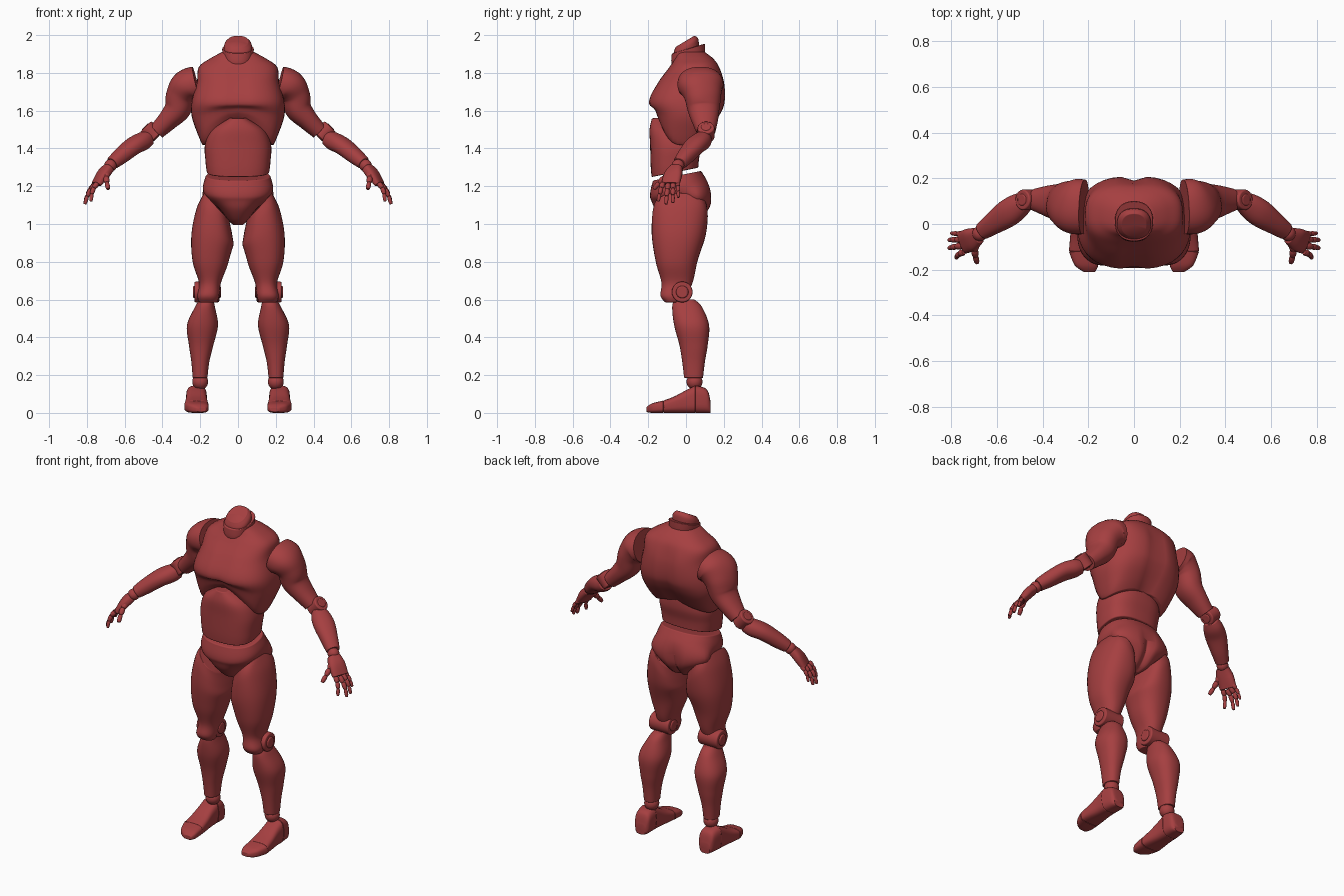
import bpy
import bmesh
from math import sin, cos, pi, exp, radians
from mathutils import Vector, Matrix

if "Cube" in bpy.data.objects:
    bpy.data.objects.remove(bpy.data.objects["Cube"])

RED = (0.38, 0.05, 0.052, 1)
paint = bpy.data.materials.new("brick red")
paint.use_nodes = True
paint.diffuse_color = RED
paint.node_tree.nodes["Principled BSDF"].inputs["Base Color"].default_value = RED

SIDES, STEPS = 40, 6
UP = Vector((0, 0, 1))


def finish(name, bm, mirror, bevel=0.006):
    """Turn a bmesh into a smooth, red, optionally mirrored object."""
    bmesh.ops.recalc_face_normals(bm, faces=bm.faces)
    mesh = bpy.data.meshes.new(name)
    bm.to_mesh(mesh)
    bm.free()
    mesh.materials.append(paint)
    for face in mesh.polygons:
        face.use_smooth = True
    mesh.set_sharp_from_angle(angle=radians(45))
    obj = bpy.data.objects.new(name, mesh)
    bpy.context.scene.collection.objects.link(obj)
    if bevel:
        mod = obj.modifiers.new("Soft edges", 'BEVEL')
        mod.width, mod.segments = bevel, 2
        mod.limit_method, mod.angle_limit = 'ANGLE', radians(45)
        mod.harden_normals = True
    if mirror:
        obj.modifiers.new("Mirror", 'MIRROR')
    return obj


def spline(rows):
    """Smoothly resample a list of sections (Catmull-Rom)."""
    rows = [Vector(r) for r in rows]
    out = []
    for i in range(len(rows) - 1):
        a, b = rows[i], rows[i + 1]
        before = rows[i - 1] if i else a
        after = rows[i + 2] if i + 2 < len(rows) else b
        ta, tb = (b - before) / 2, (after - a) / 2
        for k in range(STEPS):
            t = k / STEPS
            s = t * t * (3 - 2 * t)
            out.append(a * (1 - s) + b * s + ta * (t * (1 - t) ** 2) - tb * (t * t * (1 - t)))
    return out + [rows[-1]]


def circle(power):
    for k in range(SIDES):
        c, s = cos(2 * pi * k / SIDES), sin(2 * pi * k / SIDES)
        yield (abs(c) ** (2 / power) * (1 if c > 0 else -1),
               abs(s) ** (2 / power) * (1 if s > 0 else -1))


def skin(name, rings, mirror, bevel=0.006):
    """Bridge rings of points and close both ends with fans."""
    bm = bmesh.new()
    loops = [[bm.verts.new(p) for p in ring] for ring in rings]
    for low, high in zip(loops, loops[1:]):
        for k in range(SIDES):
            n = (k + 1) % SIDES
            bm.faces.new((low[k], low[n], high[n], high[k]))
    for loop in (loops[0], loops[-1]):
        hub = bm.verts.new(sum((v.co for v in loop), Vector()) / SIDES)
        for k in range(SIDES):
            bm.faces.new((loop[k], loop[(k + 1) % SIDES], hub))
    return finish(name, bm, mirror, bevel)


def stack(name, rows, warp=None, power=2.3, mirror=False, along_y=False):
    """Loft level sections given as (level, x min, x max, depth min, depth max)."""
    rings = []
    for level, x0, x1, d0, d1 in spline(rows):
        ring = []
        for c, s in circle(power):
            x, d = (x0 + x1 + (x1 - x0) * c) / 2, (d0 + d1 + (d1 - d0) * s) / 2
            p = Vector((x, level, d)) if along_y else Vector((x, d, level))
            if warp:
                warp(p)
            ring.append(p)
        rings.append(ring)
    return skin(name, rings, mirror)


def core(rows):
    """Expand (z, half width, front, back) to symmetric sections."""
    return [(z, -w, w, front, back) for z, w, front, back in rows]


def limb(name, rows, power=2.2, bevel=0.005):
    """Loft along a path of (x, y, z, level radius, upright radius)."""
    path = spline(rows)
    rings = []
    for i, row in enumerate(path):
        t = (path[min(i + 1, len(path) - 1)] - path[max(i - 1, 0)]).to_3d().normalized()
        u = t.cross(UP).normalized()
        w = u.cross(t)
        rings.append([row.to_3d() + u * row[3] * c + w * row[4] * s for c, s in circle(power)])
    return skin(name, rings, True, bevel)


def disc(name, centre, axis, radius, half):
    """Joint disc with a smaller raised hub."""
    bm = bmesh.new()
    turn = Matrix.Translation(centre) @ Vector(axis).to_track_quat('Z', 'Y').to_matrix().to_4x4()
    for r, h in ((radius, half), (radius * 0.6, half * 1.12)):
        bmesh.ops.create_cone(bm, cap_ends=True, segments=SIDES, radius1=r, radius2=r,
                              depth=2 * h, matrix=turn)
    return finish(name, bm, True, 0.008)


def ball(name, centre, radius):
    bm = bmesh.new()
    bmesh.ops.create_uvsphere(bm, u_segments=32, v_segments=16, radius=radius,
                              matrix=Matrix.Translation(centre))
    return finish(name, bm, True, 0)


def fade(value, start, end):
    t = max(0, min(1, (value - start) / (end - start)))
    return t * t * (3 - 2 * t)


def tilt(amount, start=3, end=4):
    """Slope a part front to back, fading out between two heights."""
    def warp(p):
        p.z += amount * p.y * (1 - fade(p.z, start, end))
    return warp


# Chest: arched lower edge, breastbone groove and spine groove
def shape_chest(p):
    front = fade(-p.y, -.1, .1)
    groove = exp(-(p.x / .035) ** 2)
    p.y += groove * (.012 * front - .02 * (1 - front)) * (1 - fade(p.z, 1.76, 1.88))
    arch = (.06 + .1 * front) * max(0, 1 - (p.x / .19) ** 2)
    p.z += arch * max(0, min(1, (1.63 - p.z) / .22))


stack("chest", core([
    (1.41, .185, -.14, .1), (1.48, .215, -.155, .14), (1.57, .245, -.17, .185),
    (1.65, .245, -.198, .208), (1.75, .218, -.15, .205), (1.83, .208, -.09, .178),
    (1.875, .15, -.06, .145), (1.91, .085, -.05, .1)]), shape_chest, 2.6)

# Neck collar and stump
stack("neck_collar", core([
    (1.84, .07, -.07, .095), (1.88, .08, -.078, .1), (1.925, .084, -.075, .1)]), tilt(.3))
stack("neck", core([
    (1.88, .07, -.06, .07), (1.94, .074, -.066, .065), (1.97, .055, -.055, .045)]), tilt(.6))

# Abdomen with a domed top
stack("abdomen", core([
    (1.285, .165, -.182, .065), (1.34, .172, -.187, .07), (1.42, .175, -.19, .085),
    (1.5, .14, -.193, .08), (1.56, .05, -.18, .05)]), tilt(.2, 1.3, 1.45), 2.7)


# Pelvis: wider seat at the back with a cleft
def shape_pelvis(p):
    back, low = fade(p.y, -.02, .08), 1 - fade(p.z, 1.1, 1.22)
    p.x *= 1 + .4 * back * low
    p.y -= .03 * exp(-(p.x / .02) ** 2) * back * low
    p.z += .2 * p.y * fade(p.z, 1.1, 1.2)


stack("pelvis", core([
    (1.265, .17, -.175, .08), (1.2, .186, -.19, .115), (1.14, .165, -.185, .135),
    (1.08, .1, -.165, .125), (1.02, .05, -.11, .08), (.995, .025, -.06, .03)]), shape_pelvis, 2.4)


# Legs
def shape_thigh(p):
    p.z -= 1.1 * (.18 - p.x) * fade(p.z, .8, 1.17) if p.x < .18 else 0


stack("thighs", [
    (1.165, .045, .18, -.17, .11), (1.08, .03, .22, -.18, .115), (.94, .025, .247, -.18, .1),
    (.8, .05, .24, -.16, .06), (.69, .09, .207, -.13, .035), (.62, .1, .215, -.135, .0),
    (.585, .11, .205, -.11, -.03)], shape_thigh, mirror=True)
disc("knee_joints", (.165, -.02, .64), (1, 0, 0), .055, .066)
stack("shins", [
    (.6, .13, .205, -.06, .045), (.56, .122, .228, -.073, .085), (.465, .106, .27, -.063, .122),
    (.36, .13, .26, -.035, .115), (.27, .152, .247, -.02, .1), (.185, .162, .24, -.01, .09)],
    mirror=True)
ball("ankle_joints", (.2, .045, .165), .042)

# Feet, split into heel, arch and toes
foot = [(.13, .185, .25, 0, .06), (.11, .168, .265, 0, .125), (.05, .165, .275, 0, .145),
        (0, .165, .275, 0, .12), (-.06, .16, .28, 0, .088), (-.12, .155, .285, 0, .065),
        (-.18, .157, .26, 0, .05), (-.21, .17, .22, .005, .03)]
for name, part in (("heels", foot[:3]), ("feet", foot[2:6]), ("toes", foot[5:])):
    stack(name, part, power=3.2, mirror=True, along_y=True)

# Arms
limb("upper_arms", [
    (.22, .075, 1.745, .12, .09), (.265, .078, 1.73, .12, .09), (.3, .088, 1.68, .1, .078),
    (.32, .093, 1.61, .085, .07), (.37, .1, 1.55, .07, .055), (.43, .106, 1.49, .05, .044)])
disc("elbow_joints", (.462, .106, 1.485), (.7, 0, .7), .045, .04)
limb("forearms", [
    (.472, .1, 1.458, .04, .042), (.505, .08, 1.438, .055, .048), (.555, .045, 1.412, .06, .046),
    (.62, 0, 1.36, .048, .042), (.665, -.032, 1.322, .038, .034)])
ball("wrist_joints", (.675, -.042, 1.31), .033)

# Hands
limb("palms", [
    (.682, -.05, 1.3, .036, .026), (.715, -.068, 1.262, .05, .027),
    (.75, -.082, 1.21, .05, .019)], 2.6)


def finger(name, root, tip, radius, curl):
    """Three tapered finger bones along a slightly curled path."""
    root, tip = Vector(root), Vector(tip)

    def at(t):
        return root.lerp(tip, t) + Vector((curl, 0, curl)) * sin(pi * t)
    for k, part in enumerate(("base", "middle", "tip")):
        r = radius * (1 - .15 * k)
        rows = [(t, f) for t, f in ((k, .8), (k + .3, 1), (k + .7, .95), (k + 1, .7))]
        limb(name + "_" + part, [(*at(t / 3), r * f, r * f) for t, f in rows], 2, 0.002)


finger("index_fingers", (.745, -.122, 1.215), (.778, -.148, 1.12), .0145, .008)
finger("middle_fingers", (.752, -.095, 1.21), (.81, -.106, 1.105), .015, .008)
finger("ring_fingers", (.753, -.068, 1.213), (.81, -.07, 1.112), .0145, .008)
finger("little_fingers", (.75, -.044, 1.22), (.8, -.04, 1.14), .0125, .007)
finger("thumbs", (.695, -.085, 1.27), (.687, -.17, 1.185), .018, .005)
